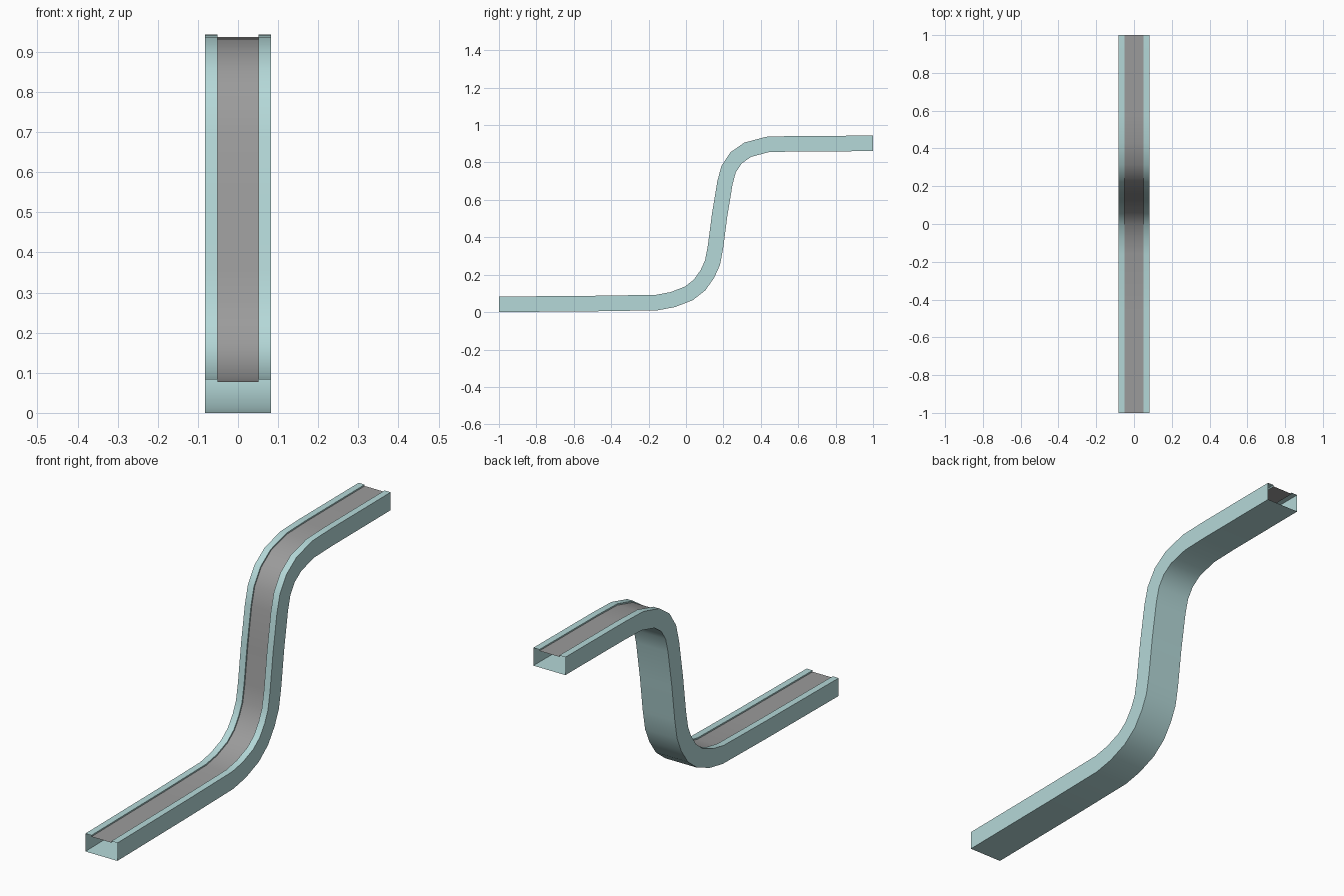
import bpy
from mathutils import Vector

if "Cube" in bpy.data.objects:
    bpy.data.objects.remove(bpy.data.objects["Cube"])

# Side-view centre line of the conveyor (y, z)
PATH = [Vector(p) for p in [
    (-1, .0415), (-.47, .046), (-.155, .051), (-.07, .067), (.015, .1),
    (.073, .145), (.115, .205), (.142, .265), (.158, .35), (.18, .52),
    (.208, .69), (.228, .765), (.268, .825), (.33, .868), (.435, .896),
    (.57, .9), (1, .902)]]
HALF = .0415     # half depth of the channel
WIDE = .082      # half width of the channel
BELT = .051      # half width of the belt
DROP = .0065     # belt recess below the rails


def material(name, rgb):
    m = bpy.data.materials.new(name)
    m.diffuse_color = (*rgb, 1)
    m.use_nodes = True
    m.node_tree.nodes["Principled BSDF"].inputs["Base Color"].default_value = m.diffuse_color
    return m


def offset_normals():
    """Mitred normals along the path, level at both ends."""
    out = []
    for i in range(len(PATH)):
        if i in (0, len(PATH) - 1):
            out.append(Vector((0, 1)))
            continue
        a = (PATH[i] - PATH[i - 1]).normalized()
        b = (PATH[i + 1] - PATH[i]).normalized()
        t = (a + b).normalized()
        out.append(Vector((-t.y, t.x)) / t.dot(a))
    return out


def sweep(name, profile, mat):
    """Sweep an open profile of (x, height) along the path."""
    verts, faces, n = [], [], len(profile)
    for p, nor in zip(PATH, offset_normals()):
        for x, h in profile:
            q = p + nor * h
            verts.append((x, q.x, q.y))
    for i in range(len(PATH) - 1):
        for j in range(n - 1):
            a = i * n + j
            faces.append((a, a + 1, a + n + 1, a + n))
    mesh = bpy.data.meshes.new(name)
    mesh.from_pydata(verts, [], faces)
    mesh.materials.append(mat)
    ob = bpy.data.objects.new(name, mesh)
    bpy.context.collection.objects.link(ob)
    bpy.ops.object.select_all(action='DESELECT')
    ob.select_set(True)
    bpy.context.view_layer.objects.active = ob
    bpy.ops.object.shade_smooth_by_angle(angle=.56)
    return ob


teal = material("pale_teal", (.46, .69, .69))
grey = material("belt_grey", (.33, .33, .33))

# Open-ended channel with two top rails
side = [(BELT, HALF - DROP), (BELT, HALF), (WIDE, HALF), (WIDE, -HALF)]
sweep("conveyor_channel", [(-x, h) for x, h in side] + side[::-1], teal)

# Recessed belt between the rails
sweep("conveyor_belt", [(BELT * s, HALF - DROP) for s in (1, -1)][::-1], grey)

# Turn the belt face outward
belt = bpy.data.objects["conveyor_belt"].data
if belt.polygons[0].normal.z < 0:
    belt.flip_normals()
